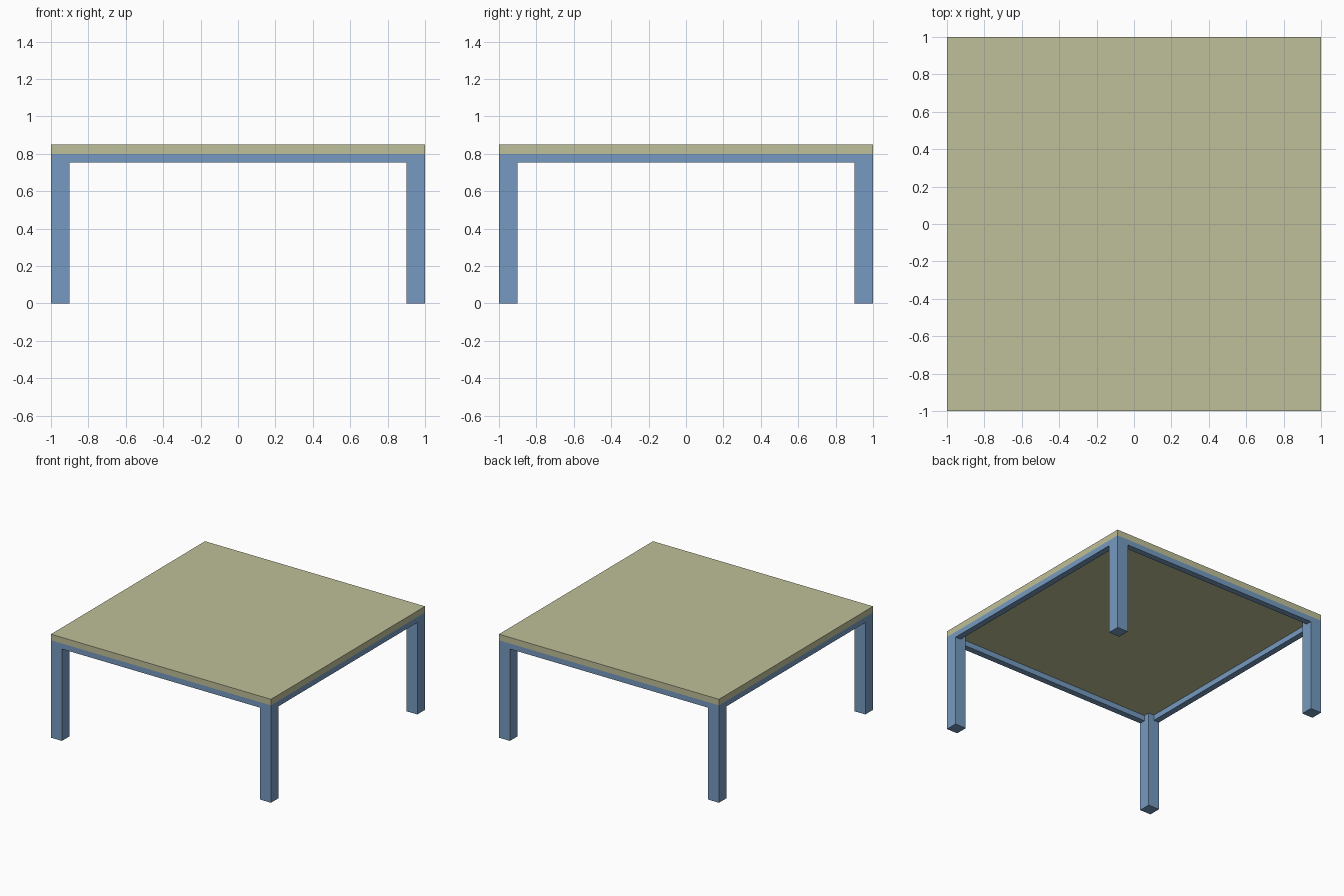
import bpy
from mathutils import Matrix, Vector

cube = bpy.data.objects.get("Cube")
if cube:
    bpy.data.objects.remove(cube, do_unlink=True)

HALF = 1.0       # half the table width
TOP = 0.85       # table height
SLAB = 0.80      # underside of the top, and leg height
APRON_LOW = 0.755
LEG = 0.1        # leg thickness
APRON = 0.05     # apron thickness


def material(name, color):
    mat = bpy.data.materials.new(name)
    mat.use_nodes = True
    mat.diffuse_color = color
    mat.node_tree.nodes["Principled BSDF"].inputs["Base Color"].default_value = color
    return mat


def box(name, low, high, mat):
    low, high = Vector(low), Vector(high)
    bpy.ops.mesh.primitive_cube_add(size=1)
    obj = bpy.context.object
    obj.name = obj.data.name = name
    size = high - low
    obj.data.transform(Matrix.Translation((low + high) / 2) @ Matrix.Diagonal((*size, 1)))
    obj.data.materials.append(mat)
    return obj


tan = material("pale olive", (0.522, 0.522, 0.319, 1))
blue = material("steel blue", (0.181, 0.323, 0.533, 1))

# Table top
box("table_top", (-HALF, -HALF, SLAB), (HALF, HALF, TOP), tan)

# Legs flush with the corners
inner = HALF - LEG
for y_name, y in (("front", -HALF), ("back", inner)):
    for x_name, x in (("right", -HALF), ("left", inner)):
        box(f"{y_name}_{x_name}_leg", (x, y, 0), (x + LEG, y + LEG, SLAB), blue)

# Aprons between the legs, flush with the outer faces
for name, a in (("front", -HALF), ("back", HALF - APRON)):
    box(f"{name}_apron", (-inner, a, APRON_LOW), (inner, a + APRON, SLAB), blue)
for name, a in (("right", -HALF), ("left", HALF - APRON)):
    box(f"{name}_apron", (a, -inner, APRON_LOW), (a + APRON, inner, SLAB), blue)
